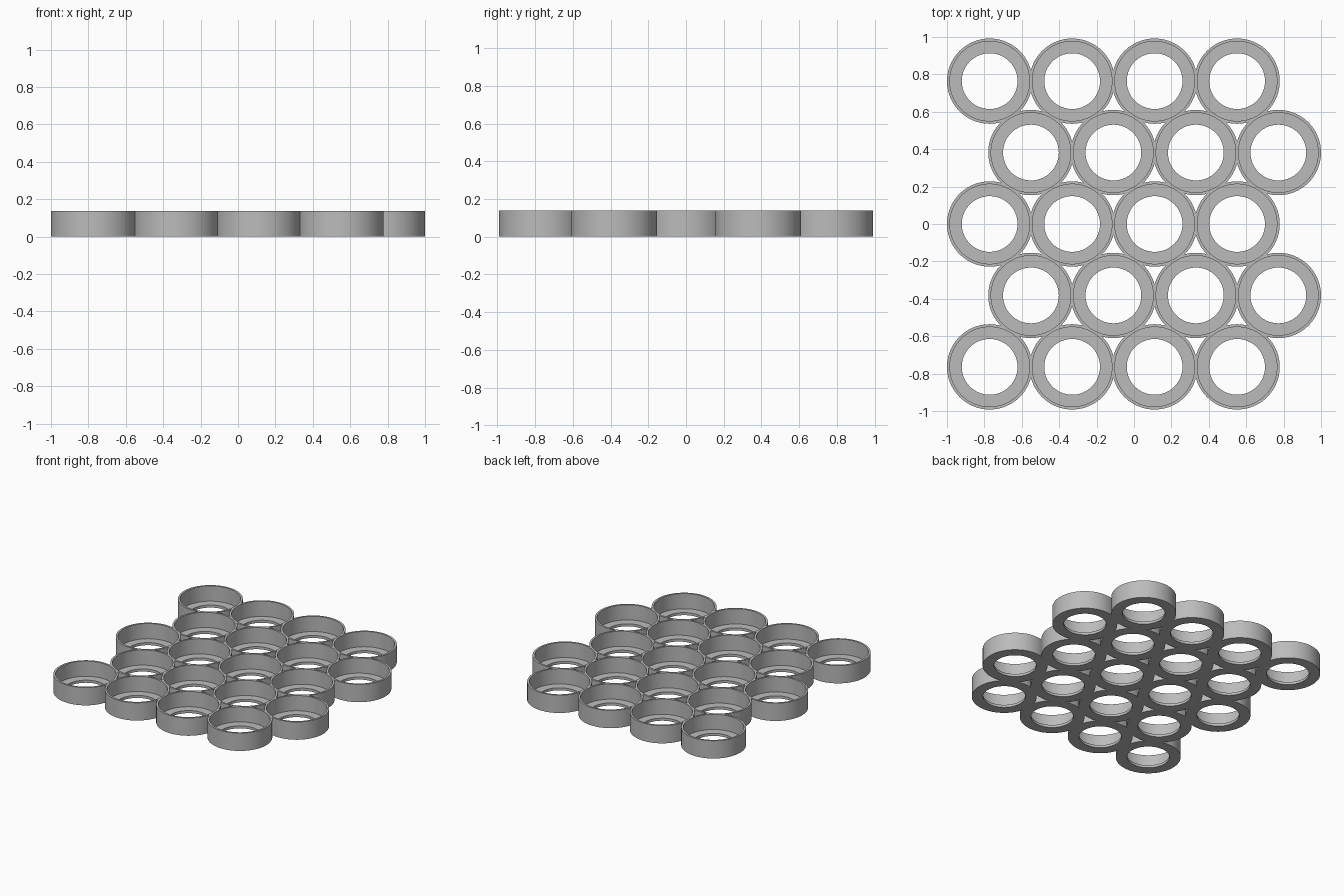
import bpy, bmesh, math

cube = bpy.data.objects.get("Cube")
if cube:
    bpy.data.objects.remove(cube, do_unlink=True)

PITCH, OUTER, RECESS, HOLE = 0.441, 0.228, 0.213, 0.149
HEIGHT, FLOOR = 0.138, 0.02
ROWS, COLS, SEGMENTS = 5, 4, 96

grey = bpy.data.materials.new("plain grey")
grey.use_nodes = True
colour = (0.5, 0.5, 0.5, 1)
grey.diffuse_color = colour
grey.node_tree.nodes["Principled BSDF"].inputs["Base Color"].default_value = colour


def cup_mesh():
    """Ring with a thin rim, a wide recess and a holed floor, turned from a profile."""
    profile = [(HOLE, 0), (OUTER, 0), (OUTER, HEIGHT),
               (RECESS, HEIGHT), (RECESS, FLOOR), (HOLE, FLOOR)]
    bm = bmesh.new()
    loops = []
    for i in range(SEGMENTS):
        a = math.tau * i / SEGMENTS
        loops.append([bm.verts.new((r * math.cos(a), r * math.sin(a), z))
                      for r, z in profile])
    n = len(profile)
    for i in range(SEGMENTS):
        here, after = loops[i], loops[(i + 1) % SEGMENTS]
        for j in range(n):
            k = (j + 1) % n
            bm.faces.new((here[j], after[j], after[k], here[k]))
    bmesh.ops.recalc_face_normals(bm, faces=bm.faces)
    mesh = bpy.data.meshes.new("cell_ring")
    bm.to_mesh(mesh)
    bm.free()
    mesh.materials.append(grey)
    return mesh


# Staggered rows of touching rings
mesh = cup_mesh()
row_step = PITCH * math.sqrt(3) / 2
for row in range(ROWS):
    shift = PITCH / 4 * (1 if row % 2 else -1)
    for col in range(COLS):
        ring = bpy.data.objects.new(f"cell_ring_{row + 1}_{col + 1}", mesh)
        ring.location = ((col - (COLS - 1) / 2) * PITCH + shift,
                         (row - (ROWS - 1) / 2) * row_step, 0)
        bpy.context.collection.objects.link(ring)

# Smooth round walls with sharp rims
bpy.ops.object.select_all(action="DESELECT")
ring.select_set(True)
bpy.context.view_layer.objects.active = ring
bpy.ops.object.shade_smooth_by_angle(angle=math.radians(30))
